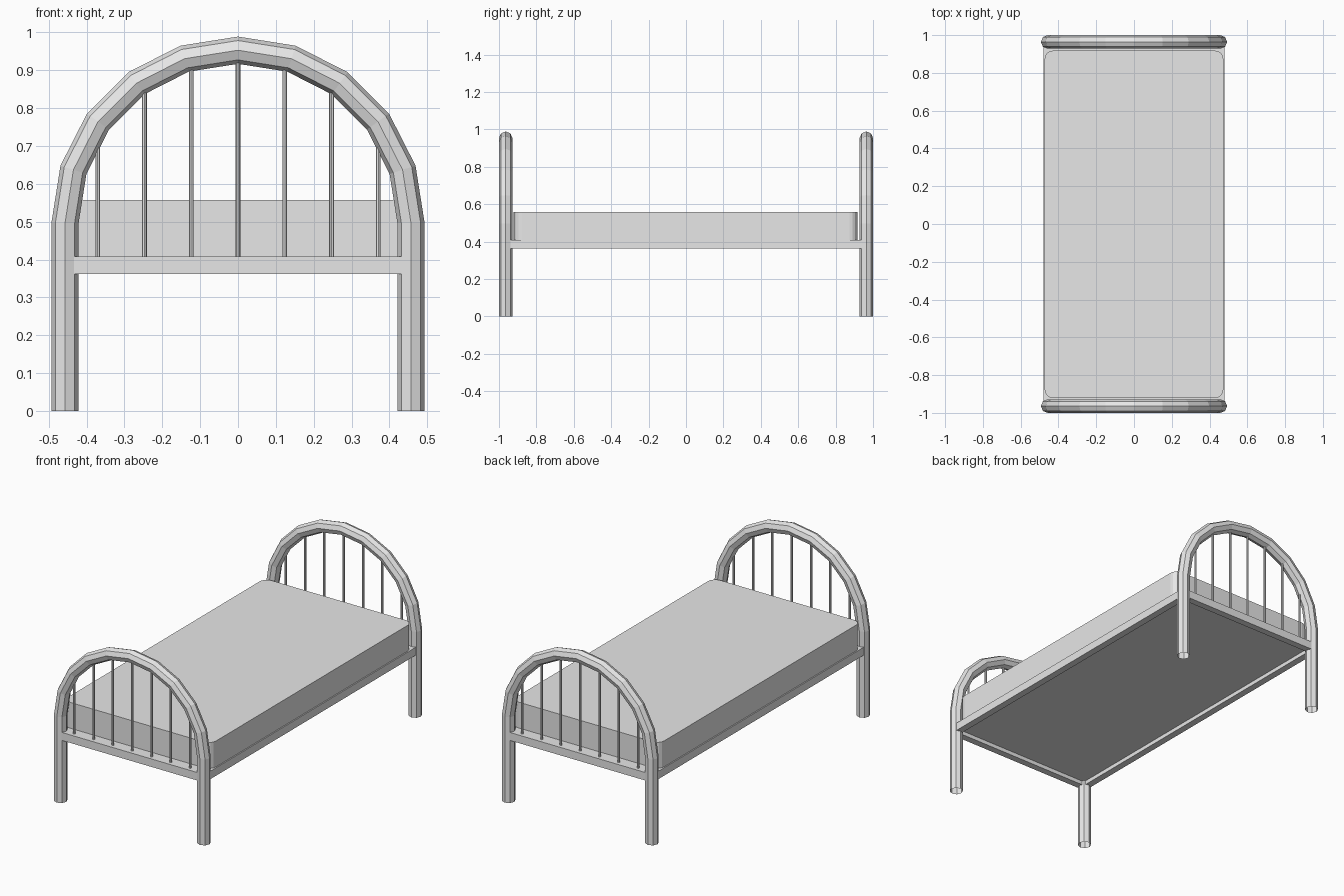
import bpy, bmesh
from math import sin, cos, pi, sqrt
from mathutils import Vector

if "Cube" in bpy.data.objects:
    bpy.data.objects.remove(bpy.data.objects["Cube"])

grey = bpy.data.materials.new("plain grey")
grey.use_nodes = True
grey.diffuse_color = (0.8, 0.8, 0.8, 1)
grey.node_tree.nodes["Principled BSDF"].inputs["Base Color"].default_value = (0.8, 0.8, 0.8, 1)

ARCH_R, ARCH_Z, TUBE_R = 0.457, 0.496, 0.036
END_Y = 0.964
RAIL_Z0, RAIL_Z1 = 0.362, 0.408
RAIL_X, RAIL_Y, RAIL_W = 0.48, 0.99, 0.04
ARCH_STEPS, SIDES = 10, 8


def finish(name, bm):
    bmesh.ops.recalc_face_normals(bm, faces=bm.faces)
    mesh = bpy.data.meshes.new(name)
    bm.to_mesh(mesh)
    bm.free()
    mesh.materials.append(grey)
    obj = bpy.data.objects.new(name, mesh)
    bpy.context.collection.objects.link(obj)
    return obj


def box(name, lo, hi, corner=0):
    """Box between two corners, with optional rounded vertical edges."""
    bm = bmesh.new()
    bmesh.ops.create_cube(bm, size=1)
    lo, hi = Vector(lo), Vector(hi)
    for v in bm.verts:
        v.co = (lo + hi) / 2 + v.co * (hi - lo)
    if corner:
        upright = [e for e in bm.edges if abs(e.verts[0].co.z - e.verts[1].co.z) > 0.01]
        bmesh.ops.bevel(bm, geom=upright, offset=corner, segments=4,
                        profile=0.5, affect='EDGES')
    return finish(name, bm)


def arch(name, y):
    """Octagonal tube: leg, half circle, leg, with open feet."""
    steps = [(Vector((ARCH_R, y, 0)), 0)]
    for i in range(ARCH_STEPS + 1):
        a = pi * i / ARCH_STEPS
        steps.append((Vector((ARCH_R * cos(a), y, ARCH_Z + ARCH_R * sin(a))), a))
    steps.append((Vector((-ARCH_R, y, 0)), pi))
    bm = bmesh.new()
    rings = []
    for centre, a in steps:
        out = Vector((cos(a), 0, sin(a)))
        ring = []
        for k in range(SIDES):
            t = 2 * pi * k / SIDES
            ring.append(bm.verts.new(centre + TUBE_R * (cos(t) * out + sin(t) * Vector((0, 1, 0)))))
        rings.append(ring)
    for a, b in zip(rings, rings[1:]):
        for k in range(SIDES):
            n = (k + 1) % SIDES
            bm.faces.new((a[k], a[n], b[n], b[k]))
    return finish(name, bm)


def spindle(name, x, y):
    top = ARCH_Z + sqrt(ARCH_R ** 2 - x ** 2) - 0.01
    bottom = RAIL_Z1 - 0.01
    bm = bmesh.new()
    bmesh.ops.create_cone(bm, cap_ends=True, segments=SIDES, radius1=0.0065,
                          radius2=0.0065, depth=top - bottom)
    bmesh.ops.translate(bm, vec=(x, y, (top + bottom) / 2), verts=bm.verts)
    return finish(name, bm)


# Head and foot ends: arch, cross rail and spindles
for end, s in (("foot", -1), ("head", 1)):
    arch(end + "_arch", s * END_Y)
    ys = sorted((s * RAIL_Y, s * (RAIL_Y - RAIL_W)))
    box(end + "_rail", (-0.44, ys[0], RAIL_Z0), (0.44, ys[1], RAIL_Z1))
    for i in range(-3, 4):
        spindle(f"{end}_spindle_{i + 4}", i * 0.1235, s * END_Y)

# Side rails
for side, s in (("left", 1), ("right", -1)):
    xs = sorted((s * RAIL_X, s * (RAIL_X - RAIL_W)))
    box(side + "_rail", (xs[0], -0.95, RAIL_Z0), (xs[1], 0.95, RAIL_Z1))

# Base panel and mattress
box("base_panel", (-0.45, -0.955, RAIL_Z1 - 0.023), (0.45, 0.955, RAIL_Z1 - 0.001))
box("mattress", (-0.473, -0.922, RAIL_Z1), (0.473, 0.918, 0.557), corner=0.045)
